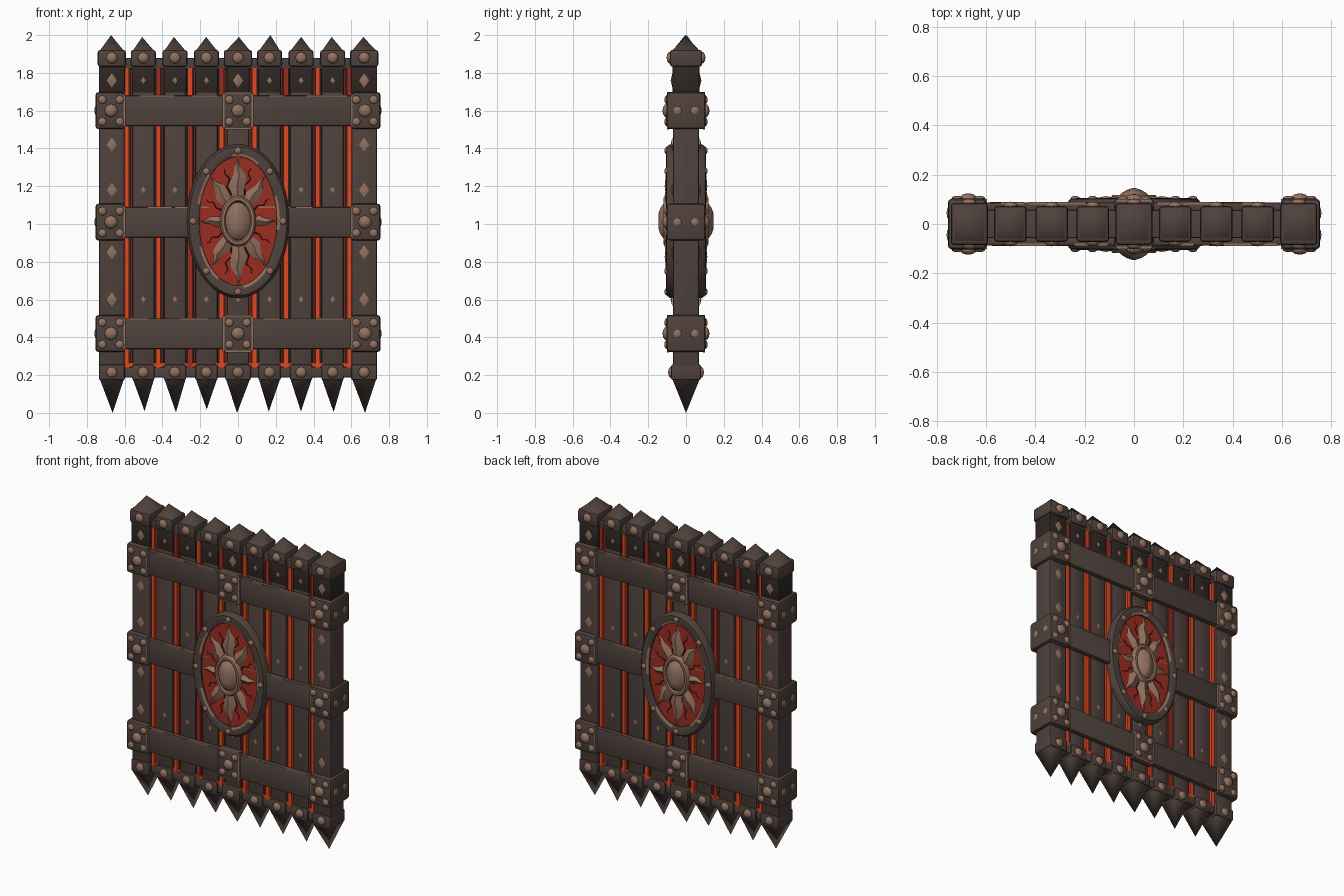
import bpy, bmesh, math, random
from mathutils import Vector, Matrix

random.seed(4)
if "Cube" in bpy.data.objects:
    bpy.data.objects.remove(bpy.data.objects["Cube"])


def material(name, rgb):
    m = bpy.data.materials.new(name)
    m.use_nodes = True
    m.diffuse_color = (*rgb, 1)
    m.node_tree.nodes["Principled BSDF"].inputs["Base Color"].default_value = (*rgb, 1)
    return m


IRON = material("brown iron", (0.078, 0.054, 0.046))
DARK = material("dark iron", (0.028, 0.02, 0.017))
BRONZE = material("worn bronze", (0.29, 0.165, 0.112))
RED = material("red enamel", (0.33, 0.027, 0.015))
GLOW = material("ember orange", (0.74, 0.065, 0.014))


def finish(name, bm, mat, angle=30):
    bmesh.ops.recalc_face_normals(bm, faces=bm.faces[:])
    mesh = bpy.data.meshes.new(name)
    bm.to_mesh(mesh)
    bm.free()
    mesh.materials.append(mat)
    mesh.shade_smooth()
    mesh.set_sharp_from_angle(angle=math.radians(angle))
    ob = bpy.data.objects.new(name, mesh)
    bpy.context.collection.objects.link(ob)
    return ob


def box(name, center, size, mat, bevel=0.0):
    bm = bmesh.new()
    bmesh.ops.create_cube(bm, size=1, matrix=Matrix.Translation(center) @ Matrix.Diagonal((*size, 1)))
    if bevel:
        bmesh.ops.bevel(bm, geom=bm.edges[:], offset=bevel, segments=2, profile=0.5, affect='EDGES')
    return finish(name, bm, mat)


def pyramid(name, x, half_w, half_d, z_base, tip, mat):
    bm = bmesh.new()
    base = [bm.verts.new((x + sx * half_w, sy * half_d, z_base))
            for sx, sy in ((-1, -1), (1, -1), (1, 1), (-1, 1))]
    top = bm.verts.new(tip)
    bm.faces.new(base)
    for i in range(4):
        bm.faces.new((base[i], base[(i + 1) % 4], top))
    return finish(name, bm, mat, 92)


def stud(name, pos, normal, radius, height, mat=BRONZE):
    """Faceted dome sitting on a surface."""
    bm = bmesh.new()
    bmesh.ops.create_uvsphere(bm, u_segments=8, v_segments=6, radius=1)
    rot = Vector(normal).to_track_quat('Z', 'Y').to_matrix().to_4x4()
    bm.transform(Matrix.Translation(pos) @ rot @ Matrix.Diagonal((radius, radius, height, 1)))
    return finish(name, bm, mat, 50)


def diamond(name, x, y, z, w, h, side):
    """Four-sided pointed nail head."""
    bm = bmesh.new()
    rim = [bm.verts.new((x + dx * w, y, z + dz * h)) for dx, dz in ((1, 0), (0, 1), (-1, 0), (0, -1))]
    tip = bm.verts.new((x, y + side * w * 0.35, z))
    bm.faces.new(rim)
    for i in range(4):
        bm.faces.new((rim[i], rim[(i + 1) % 4], tip))
    return finish(name, bm, BRONZE, 60)


def oval(name, rx, rz, profile, side, mat, closed=False, n=48):
    """Sweep (offset, depth) pairs around an ellipse in the middle of the gate."""
    bm = bmesh.new()
    rings = []
    for off, y in profile:
        rings.append([bm.verts.new(((rx + off) * math.cos(a), side * y, OZ + (rz + off) * math.sin(a)))
                      for a in (math.tau * i / n for i in range(n))])
    pairs = list(zip(rings, rings[1:])) + ([(rings[-1], rings[0])] if closed else [])
    for p, q in pairs:
        for i in range(n):
            j = (i + 1) % n
            bm.faces.new((p[i], p[j], q[j], q[i]))
    if not closed:
        bm.faces.new(rings[-1])
    return finish(name, bm, mat, 40)


def ray(name, angle, stations, side, y, height, mat):
    """Ridged wavy blade; stations are (distance, half width, sway)."""
    axis = Vector((0.2 * math.cos(angle), 0, 0.335 * math.sin(angle)))
    across = Vector((-axis.z, 0, axis.x)).normalized() * (axis.length / 0.27)
    bm = bmesh.new()
    rows = []
    for t, w, sway in stations:
        c = axis * t + across * sway + Vector((0, side * y, OZ))
        ridge = Vector((0, side * height * (0.15 + w / stations[1][1] * 0.85), 0))
        rows.append([bm.verts.new(p) for p in (c - across * w, c + ridge, c + across * w)])
    for p, q in zip(rows, rows[1:]):
        for i in range(2):
            bm.faces.new((p[i], p[i + 1], q[i + 1], q[i]))
    return finish(name, bm, mat, 50)


OZ = 1.015
STEP = 0.167
BANDS = (1.6, 1.01, 0.42)

# Upright bars with capped tops, collars and spikes
for i in range(9):
    x = (i - 4) * STEP
    outer = i in (0, 8)
    w, d = (0.135, 0.14) if outer else (0.118, 0.11)
    cw, cd = (0.15, 0.17) if outer or i == 4 else (0.132, 0.145)
    box("upright_bar", (x, 0, 1.02), (w, d, 1.68), IRON, 0.012)
    box("bar_top_sleeve", (x, 0, 1.765), (w + 0.003, d + 0.003, 0.14), DARK, 0.006)
    box("top_cap", (x, 0, 1.877), (cw, cd, 0.09), IRON, 0.014)
    lean = random.uniform(-0.008, 0.008)
    pyramid("top_cap_point", x, cw * 0.42, cd * 0.42, 1.918,
            (x + lean, lean, 2.0 if i in (0, 5) else 1.99), IRON)
    box("bottom_collar", (x, 0, 0.215), (cw - 0.012, cd - 0.012, 0.085), IRON, 0.012)
    pyramid("bottom_spike", x, cw * 0.44, cd * 0.44, 0.185,
            (x - lean, 0, 0 if i % 4 == 0 else random.uniform(0.002, 0.02)), IRON)
    for s in (-1, 1):
        stud("cap_stud", (x, s * cd / 2, 1.88), (0, s, 0), 0.031, 0.018)
        stud("collar_stud", (x, s * (cd - 0.012) / 2, 0.215), (0, s, 0), 0.03, 0.016)
        for z in (1.76, 1.42, 1.18, 0.85, 0.6):
            big = outer or (i == 4 and z > 1.7)
            if big or z in (1.76, 1.18, 0.6):
                diamond("diamond_nail", x, s * d / 2 + s * 0.002, z, 0.027 if big else 0.013,
                        0.038 if big else 0.018, s)

# Filling between the bars: dark core, glowing seam and a thin red edge beside it
for i in range(8):
    x = (i - 3.5) * STEP
    e = -1 if i < 4 else 1
    box("gap_core", (x, 0, 1.03), (0.056, 0.05, 1.66), DARK)
    box("glowing_seam", (x + e * 0.004, 0, 0.94), (0.025, 0.112, 1.48), RED if i == 2 else GLOW)
    box("upper_seam", (x + e * 0.004, 0, 1.755), (0.025, 0.112, 0.15), RED if i % 2 else GLOW)
    box("red_seam_edge", (x - e * 0.02, 0, 1.02), (0.008, 0.1, 1.6), RED)

# Thin rails along the top and bottom
for z in (1.85, 0.215):
    box("edge_rail", (0, 0, z), (1.34, 0.115, 0.055), IRON, 0.006)
box("bottom_rail_glow", (0, 0, 0.252), (1.3, 0.106, 0.022), GLOW)

# Horizontal bands with worn upper edges
for z in BANDS:
    for s in (-1, 1):
        box("cross_band", (0, s * 0.07, z), (1.3, 0.034, 0.162), IRON, 0.008)
        for k in range(8):
            x = random.uniform(0.12, 0.55) * (-1) ** k
            box("band_worn_edge", (x, s * 0.084, z + 0.079), (random.uniform(0.05, 0.13), 0.009, 0.007), BRONZE)


def stud_cluster(x, y, z, s):
    stud("bracket_main_stud", (x, y, z), (0, s, 0), 0.036, 0.022)
    for dx in (-1, 1):
        for dz in (-1, 1):
            stud("bracket_small_stud", (x + dx * 0.046, y, z + dz * 0.058), (0, s, 0), 0.023, 0.012)


# End brackets wrapping the outer bars
for z in BANDS:
    for e in (-1, 1):
        box("end_bracket", (e * 0.677, 0, z), (0.156, 0.205, 0.195), IRON, 0.016)
        for s in (-1, 1):
            stud_cluster(e * 0.672, s * 0.1025, z, s)
            stud("bracket_side_stud", (e * 0.751, s * 0.045, z), (e, 0, 0), 0.025, 0.009)
            box("bracket_worn_edge", (e * 0.601, s * 0.094, z), (0.009, 0.014, 0.165), BRONZE)

# Centre brackets on the upper and lower bands
for z in (BANDS[0], BANDS[2]):
    for s in (-1, 1):
        box("centre_bracket", (0, s * 0.075, z), (0.158, 0.05, 0.195), IRON, 0.01)
        stud_cluster(0, s * 0.1, z, s)
        for e in (-1, 1):
            box("centre_bracket_side_trim", (e * 0.077, s * 0.096, z), (0.009, 0.01, 0.18), BRONZE)
            box("centre_bracket_end_trim", (0, s * 0.096, z + e * 0.095), (0.14, 0.01, 0.008), BRONZE)

# Oval sun shield on both faces
BLADE = ((0.36, 0.022, 0), (0.56, 0.037, 0.004), (0.74, 0.025, -0.006), (0.87, 0.011, 0.005), (1.0, 0, 0))
TENDRIL = ((0.45, 0.004, 0), (0.6, 0.003, 0.01), (0.72, 0.0025, -0.01), (0.82, 0.002, 0.008), (0.9, 0.001, 0))
for s in (-1, 1):
    oval("shield_field", 0.21, 0.345, ((0, 0.05), (0, 0.088)), s, RED)
    rim = oval("shield_rim", 0.237, 0.372, ((0.034, 0.05), (0.035, 0.085), (0.022, 0.102), (-0.015, 0.106),
                                            (-0.031, 0.098), (-0.036, 0.05)), s, IRON, closed=True)
    # Worn patches along the inner slope of the rim
    rim.data.materials.append(BRONZE)
    for f in rim.data.polygons:
        a = math.atan2((f.center.z - OZ) / 0.35, f.center.x / 0.215)
        inner = math.hypot(f.center.x / 0.218, (f.center.z - OZ) / 0.353) < 1
        if inner and abs(f.center.y) > 0.09 and math.sin(a * 5 + 1) > 0.1:
            f.material_index = 1
    for k in range(8):
        a = math.tau * k / 8
        stud("rim_stud", (0.238 * math.cos(a), s * 0.104, OZ + 0.373 * math.sin(a)), (0, s, 0), 0.019, 0.01)
        ray("sun_ray", a, BLADE, s, 0.091, 0.022, BRONZE)
        ray("sun_tendril", a + math.pi / 8, TENDRIL, s, 0.09, 0.004, DARK)
    oval("sun_ring", 0.08, 0.118, ((0.016, 0.085), (0.016, 0.106), (0.006, 0.118), (-0.008, 0.118),
                                   (-0.016, 0.108), (-0.016, 0.085)), s, BRONZE, closed=True, n=32)
    oval("sun_boss", 0.066, 0.1, ((0, 0.09), (0, 0.11), (-0.014, 0.124), (-0.034, 0.137), (-0.06, 0.146)),
         s, BRONZE, n=32)
